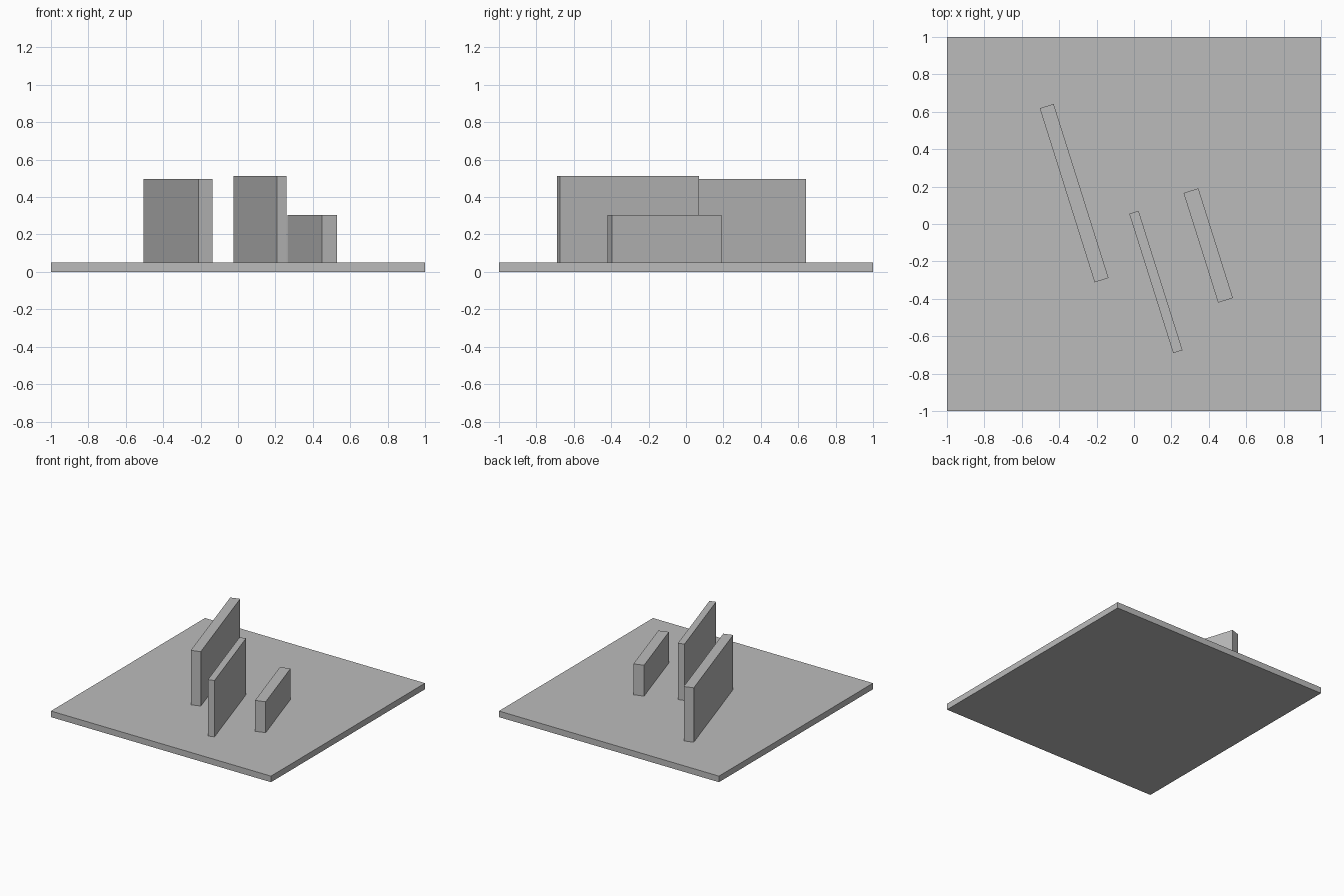
import bpy
import math

# Remove the default cube
cube = bpy.data.objects.get("Cube")
if cube:
    bpy.data.objects.remove(cube, do_unlink=True)

# Single flat grey
grey = bpy.data.materials.new("plain_grey")
grey.use_nodes = True
colour = (0.5, 0.5, 0.5, 1)
grey.diffuse_color = colour
grey.node_tree.nodes["Principled BSDF"].inputs["Base Color"].default_value = colour


def block(name, centre, size, bottom, top, angle=0):
    """Box with a footprint centre and size, turned about z."""
    bpy.ops.mesh.primitive_cube_add(size=1)
    obj = bpy.context.object
    obj.name = name
    obj.location = (*centre, (bottom + top) / 2)
    obj.scale = (*size, top - bottom)
    obj.rotation_euler.z = math.radians(angle)
    obj.data.materials.append(grey)
    return obj


BASE_TOP = 0.05
TURN = 17.5

# Square ground slab
block("base_slab", (0, 0), (2, 2), 0, BASE_TOP)

# Three parallel upright walls
walls = [
    ("right_wall", (-0.32, 0.165), (0.078, 0.976), 0.497),
    ("middle_wall", (0.117, -0.31), (0.052, 0.781), 0.513),
    ("left_wall", (0.397, -0.115), (0.083, 0.615), 0.304),
]
for name, centre, size, top in walls:
    block(name, centre, size, BASE_TOP, top, TURN)
